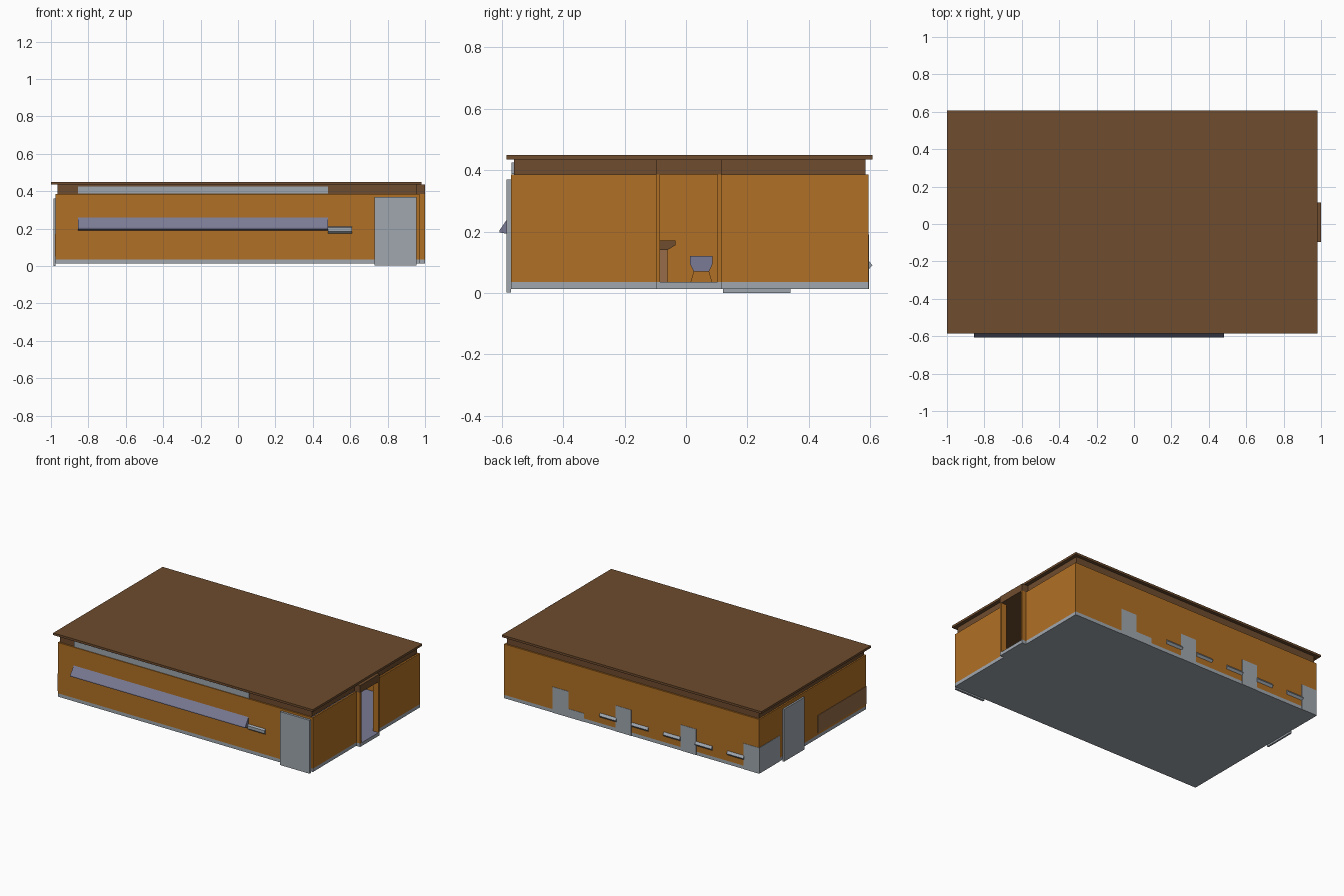
import bpy
import bmesh

if "Cube" in bpy.data.objects:
    bpy.data.objects.remove(bpy.data.objects["Cube"], do_unlink=True)


def material(name, rgb):
    m = bpy.data.materials.new(name)
    m.use_nodes = True
    m.diffuse_color = (*rgb, 1)
    m.node_tree.nodes["Principled BSDF"].inputs["Base Color"].default_value = (*rgb, 1)
    return m


ORANGE = material("ochre wall", (0.44, 0.16, 0.018))
BROWN = material("dark brown roof", (0.156, 0.072, 0.027))
GREY = material("light grey", (0.35, 0.39, 0.43))
PURPLE = material("slate violet", (0.195, 0.195, 0.30))
WOOD = material("pale wood", (0.31, 0.15, 0.065))


def make(name, bm, *mats):
    bmesh.ops.recalc_face_normals(bm, faces=bm.faces)
    mesh = bpy.data.meshes.new(name)
    bm.to_mesh(mesh)
    bm.free()
    for m in mats:
        mesh.materials.append(m)
    ob = bpy.data.objects.new(name, mesh)
    bpy.context.collection.objects.link(ob)
    return ob


def box(name, x, y, z, mat, top_mat=None):
    """Box between (min, max) pairs, with an optional second colour on top."""
    bm = bmesh.new()
    bmesh.ops.create_cube(bm, size=1)
    for v in bm.verts:
        v.co = [(a + b) / 2 + c * (b - a) for (a, b), c in zip((x, y, z), v.co)]
    ob = make(name, bm, mat, *([top_mat] if top_mat else []))
    if top_mat:
        for p in ob.data.polygons:
            p.material_index = int(p.normal.z > 0.5)
    return ob


def prism(name, profile, x, mat):
    """Extrude a (y, z) profile along x."""
    bm = bmesh.new()
    face = bm.faces.new([bm.verts.new((x[0], y, z)) for y, z in profile])
    ext = bmesh.ops.extrude_face_region(bm, geom=[face])
    for v in ext["geom"]:
        if isinstance(v, bmesh.types.BMVert):
            v.co.x = x[1]
    return make(name, bm, mat)


# Main extents
X0, X1, Y0, Y1 = -0.975, 0.97, -0.57, 0.595
BASE, FLOOR, TOP = 0.012, 0.035, 0.385
DOOR = (-0.097, 0.115)
T = 0.012

# Foundation with the floor on top
box("foundation", (X0, X1), (Y0, Y1), (BASE, FLOOR), GREY, PURPLE)
box("entrance_step", (X1, 1.0), DOOR, (BASE, FLOOR), GREY, PURPLE)

# Outer walls, open at the entrance
H = (FLOOR, TOP)
box("front_wall", (X0, X1), (Y0, Y0 + T), H, ORANGE)
box("back_wall", (X0, X1), (Y1 - T, Y1), H, ORANGE)
box("right_wall", (X0, X0 + T), (Y0 + T, Y1 - T), H, ORANGE)
box("left_wall_front", (X1 - T, X1), (Y0 + T, DOOR[0]), H, ORANGE)
box("left_wall_back", (X1 - T, X1), (DOOR[1], Y1 - T), H, ORANGE)

# Entrance surround
for label, y in (("front", DOOR[0]), ("back", DOOR[1] - T)):
    box("entrance_jamb_" + label, (X1 - T, 1.0), (y, y + T), H, ORANGE)
box("entrance_lintel", (0.94, 1.0), DOOR, (TOP, 0.435), BROWN)

# Fascia and roof slab
box("fascia", (-0.965, 0.955), (-0.56, 0.585), (TOP, 0.435), BROWN)
box("roof", (-1.0, 0.98), (-0.585, 0.607), (0.435, 0.45), BROWN)

# Front strip window, awning and shelf
box("strip_window", (-0.855, 0.48), (-0.568, -0.555), (0.387, 0.425), GREY)
prism("awning", [(-0.568, 0.262), (-0.607, 0.205), (-0.607, 0.197), (-0.568, 0.19)],
      (-0.855, 0.48), PURPLE)
prism("front_shelf", [(-0.565, 0.215), (-0.582, 0.205), (-0.582, 0.185), (-0.565, 0.17)],
      (0.48, 0.61), GREY)

# Doors
box("front_door", (0.73, 0.955), (-0.585, Y0), (0.002, 0.37), GREY)
box("right_door", (-0.987, X0), (0.12, 0.34), (0, 0.36), GREY)

# Booth panels showing on the back wall and back corner
for i, x in enumerate((0.48, 0.0, -0.495, X0)):
    box(f"back_panel_{i + 1}", (x, x + 0.12), (Y1, Y1 + 0.002), (BASE, 0.19), GREY)
box("back_low_panel", (0.36, 0.48), (Y1, Y1 + 0.002), (BASE, 0.07), GREY)
box("corner_panel", (X0 - 0.002, X0), (0.37, Y1), (BASE, 0.19), GREY)

# Row of small ledges along the back
for i in range(5):
    x = 0.175 - i * 0.243
    prism(f"back_ledge_{i + 1}", [(0.59, 0.112), (0.607, 0.09), (0.59, 0.07)],
          (x - 0.063, x + 0.063), GREY)

# Counter along the right wall, its back showing outside
box("counter_body", (X0 + T, -0.85), (-0.555, -0.06), (FLOOR, 0.14), WOOD)
box("counter_back", (X0 - 0.003, X0), (Y0, -0.04), (0.05, 0.17), WOOD)
prism("counter_top", [(-0.555, 0.17), (-0.035, 0.17), (-0.035, 0.155),
                      (-0.06, 0.14), (-0.555, 0.14)], (X0 + T, -0.83), BROWN)

# Seat facing the entrance
prism("seat_base", [(0.015, FLOOR), (0.085, FLOOR), (0.075, 0.07), (0.025, 0.07)],
      (-0.75, -0.69), ORANGE)
prism("seat", [(0.025, 0.07), (0.075, 0.07), (0.087, 0.095), (0.087, 0.12),
               (0.013, 0.12), (0.013, 0.095)], (-0.76, -0.68), PURPLE)
